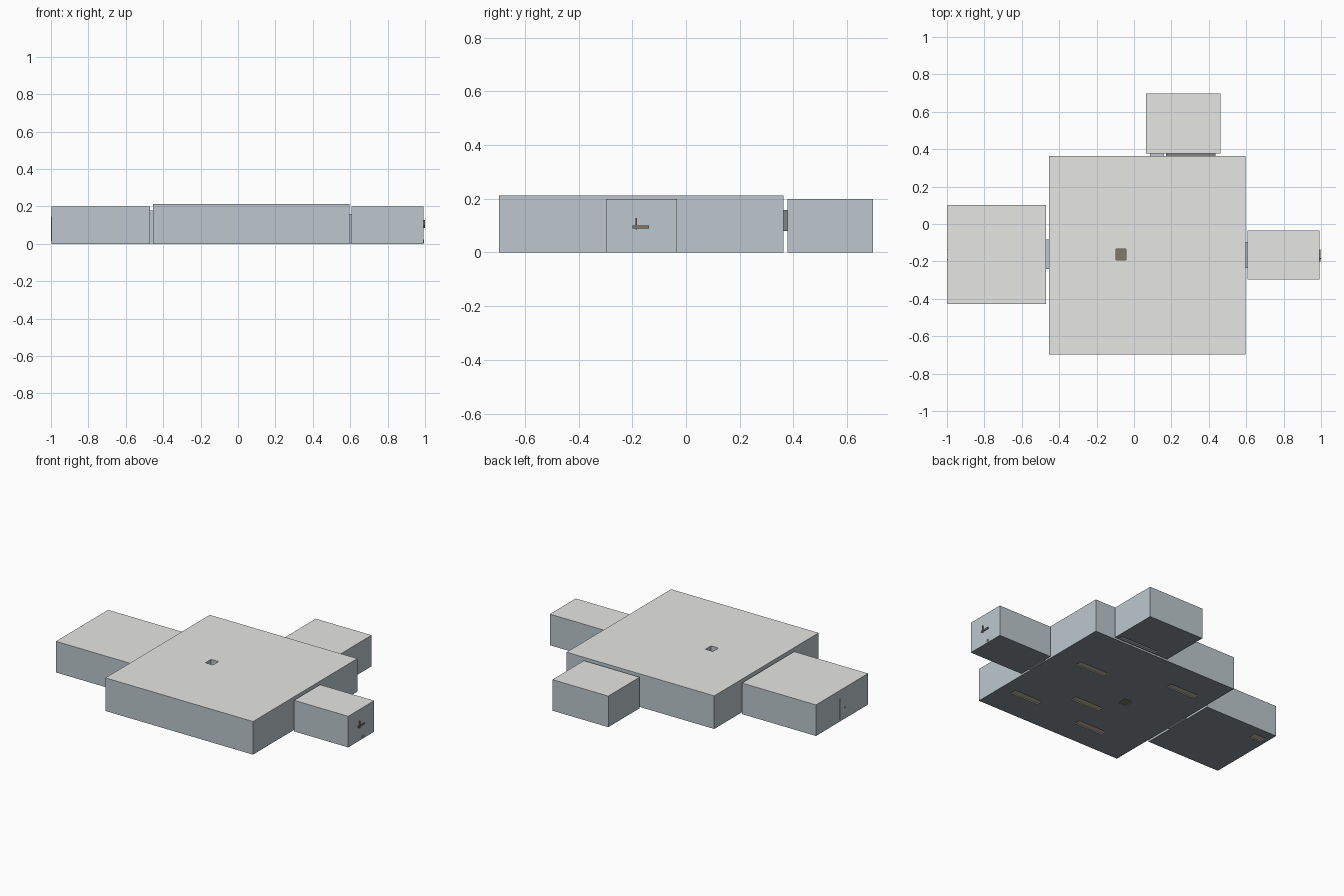
import bpy

cube = bpy.data.objects.get("Cube")
if cube:
    bpy.data.objects.remove(cube, do_unlink=True)


def material(name, color):
    mat = bpy.data.materials.new(name)
    mat.use_nodes = True
    mat.diffuse_color = (*color, 1)
    bsdf = next(n for n in mat.node_tree.nodes if n.type == "BSDF_PRINCIPLED")
    bsdf.inputs["Base Color"].default_value = (*color, 1)
    return mat


TOP = material("pale grey", (0.8, 0.81, 0.79))
SIDE = material("blue grey", (0.51, 0.575, 0.62))
UNDER = material("dark slate", (0.235, 0.28, 0.31))
BROWN = material("dull brown", (0.21, 0.19, 0.135))
TAN = material("tan", (0.56, 0.5, 0.37))
DARK = material("dark grey", (0.22, 0.23, 0.25))
PALETTE = [TOP, SIDE, UNDER, BROWN, TAN]


def box(name, x, y, z, mats):
    """Box spanning three (low, high) ranges."""
    bpy.ops.mesh.primitive_cube_add(size=1)
    ob = bpy.context.object
    ob.name = ob.data.name = name
    for v in ob.data.vertices:
        v.co = [r[0] if c < 0 else r[1] for c, r in zip(v.co, (x, y, z))]
    for m in mats:
        ob.data.materials.append(m)
    return ob


def block(name, x, y, z):
    """Box with its own colour on top, sides and underside."""
    ob = box(name, x, y, z, PALETTE)
    for p in ob.data.polygons:
        p.material_index = 0 if p.normal.z > 0.5 else 2 if p.normal.z < -0.5 else 1
    return ob


def recess(target, name, x, y, z, floor, wall):
    """Cut a pocket with a coloured floor and walls."""
    cutter = box(name, x, y, z, PALETTE)
    for p in cutter.data.polygons:
        p.material_index = PALETTE.index(floor if abs(p.normal.z) > 0.5 else wall)
    mod = target.modifiers.new(name, "BOOLEAN")
    mod.operation = "DIFFERENCE"
    mod.solver = "EXACT"
    mod.object = cutter
    cutter.hide_render = True
    cutter.hide_set(True)


# Four blocks
main = block("main_block", (-0.455, 0.595), (-0.697, 0.363), (0, 0.213))
right = block("right_block", (-0.996, -0.47), (-0.427, 0.102), (0, 0.2))
block("left_block", (0.607, 0.992), (-0.297, -0.034), (0, 0.2))
back = block("back_block", (0.065, 0.462), (0.378, 0.697), (0, 0.2))

# Links between the blocks
box("right_link", (-0.475, -0.45), (-0.24, -0.083), (0.002, 0.178), [SIDE])
box("left_link", (0.59, 0.612), (-0.235, -0.095), (0.002, 0.16), [SIDE])
box("back_link", (0.17, 0.435), (0.36, 0.384), (0.08, 0.158), [DARK])
box("small_back_link", (0.085, 0.16), (0.36, 0.384), (0.08, 0.158), [SIDE])

# Square pocket in the top, matched underneath
HOLE_X, HOLE_Y = (-0.097, -0.044), (-0.192, -0.134)
recess(main, "top_pocket", HOLE_X, HOLE_Y, (0.165, 0.3), BROWN, SIDE)
recess(main, "bottom_pocket", HOLE_X, HOLE_Y, (-0.1, 0.006), BROWN, BROWN)

# Slots in the underside
for i, (cx, cy) in enumerate([(0.33, 0.01), (0.41, -0.49), (0.09, -0.32),
                              (-0.105, -0.52), (-0.24, 0.15)]):
    recess(main, f"bottom_slot_{i + 1}", (cx - 0.1, cx + 0.1),
           (cy - 0.02, cy + 0.02), (-0.1, 0.006), TAN, TAN)
recess(right, "right_bottom_pocket", (-0.965, -0.885), (-0.01, 0.04),
       (-0.1, 0.006), TAN, TAN)
recess(back, "back_bottom_slot", (0.17, 0.435), (0.386, 0.412),
       (-0.1, 0.006), SIDE, SIDE)

# Small raised marks on the outer ends
box("left_end_bar", (0.99, 0.998), (-0.2, -0.137), (0.09, 0.1), [BROWN])
box("left_end_post", (0.99, 1), (-0.188, -0.182), (0.085, 0.128), [BROWN])
for i in range(3):
    y = -0.156 + 0.008 * i
    box(f"left_end_tick_{i + 1}", (0.99, 0.994), (y, y + 0.002), (0.005, 0.022), [SIDE])
box("right_end_post", (-1, -0.99), (-0.14, -0.137), (0.015, 0.145), [SIDE])
box("right_end_stud", (-1, -0.99), (-0.193, -0.187), (0.07, 0.078), [DARK])
